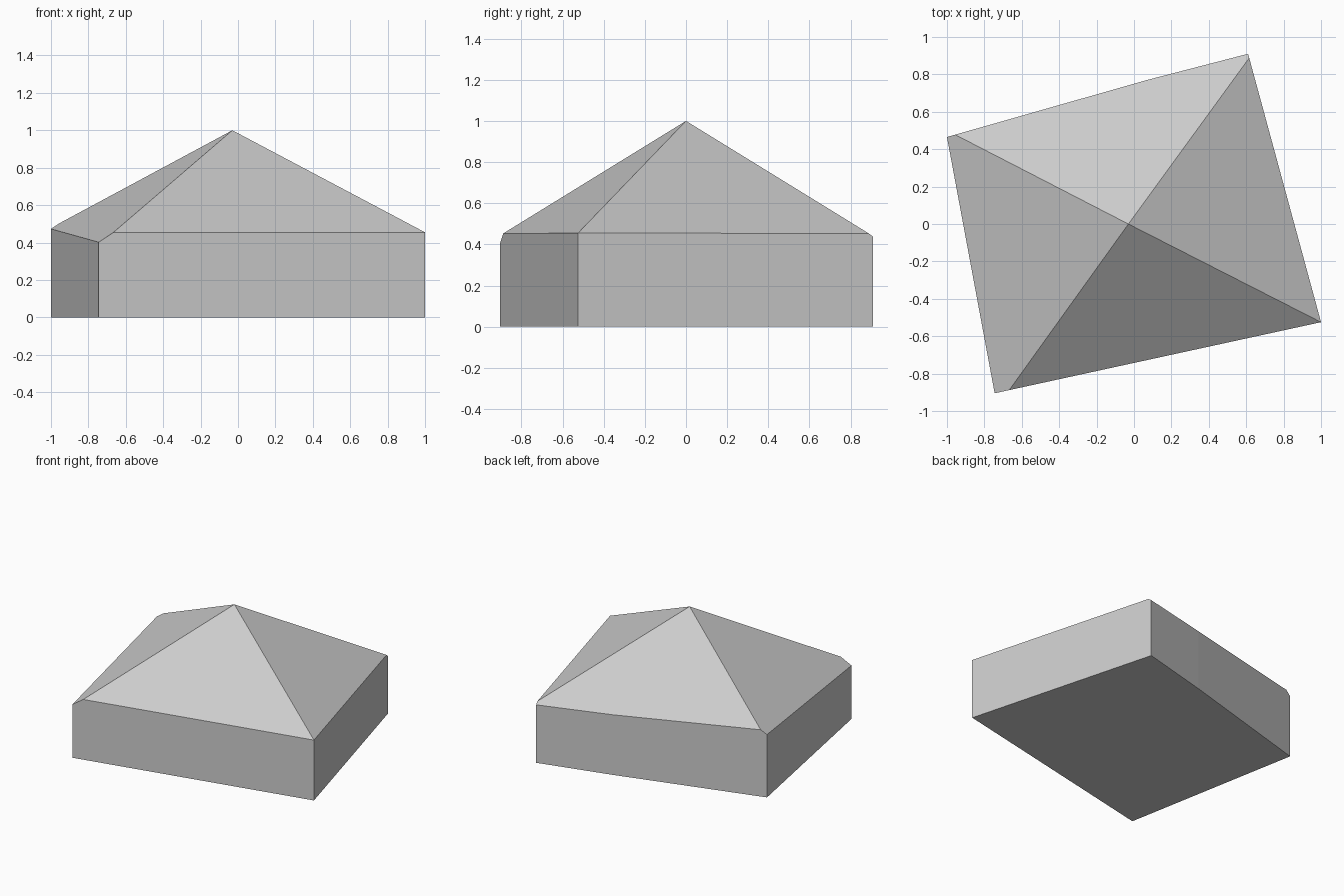
import bpy
import bmesh
from mathutils import Vector

cube = bpy.data.objects.get("Cube")
if cube:
    bpy.data.objects.remove(cube)

# Plain grey material
grey = bpy.data.materials.new("light_grey")
grey.use_nodes = True
colour = (0.6, 0.6, 0.6, 1)
grey.diffuse_color = colour
grey.node_tree.nodes["Principled BSDF"].inputs["Base Color"].default_value = colour

# Irregular footprint, counter-clockwise, and roof apex
footprint = [(-1, 0.465), (-0.745, -0.905), (1, -0.525), (0.61, 0.91), (0.07, 0.77)]
apex = Vector((-0.03, 0, 1))

# Roof slopes as (dz/dx, dz/dy): back, front, right, left
slopes = [(0.16, -0.732), (-0.158, 0.729), (-0.615, -0.168), (0.624, 0.168)]

# Raise the walls as a solid prism
bm = bmesh.new()
base = bm.faces.new([bm.verts.new((x, y, 0)) for x, y in footprint])
raised = bmesh.ops.extrude_face_region(bm, geom=[base], use_keep_orig=True)
top = [v for v in raised["geom"] if isinstance(v, bmesh.types.BMVert)]
bmesh.ops.translate(bm, verts=top, vec=(0, 0, 1.5))
bmesh.ops.recalc_face_normals(bm, faces=bm.faces)

# Slice the prism with each pitched plane, capping the cut
for dx, dy in slopes:
    cut = bmesh.ops.bisect_plane(
        bm, geom=bm.verts[:] + bm.edges[:] + bm.faces[:], dist=0.0001,
        plane_co=apex, plane_no=Vector((-dx, -dy, 1)).normalized(), clear_outer=True)
    rim = [e for e in bm.edges if e.is_boundary]
    bmesh.ops.holes_fill(bm, edges=rim, sides=0)
bmesh.ops.remove_doubles(bm, verts=bm.verts, dist=0.002)
bmesh.ops.recalc_face_normals(bm, faces=bm.faces)

mesh = bpy.data.meshes.new("hipped_roof_building")
bm.to_mesh(mesh)
bm.free()
mesh.materials.append(grey)
building = bpy.data.objects.new("hipped_roof_building", mesh)
bpy.context.collection.objects.link(building)
